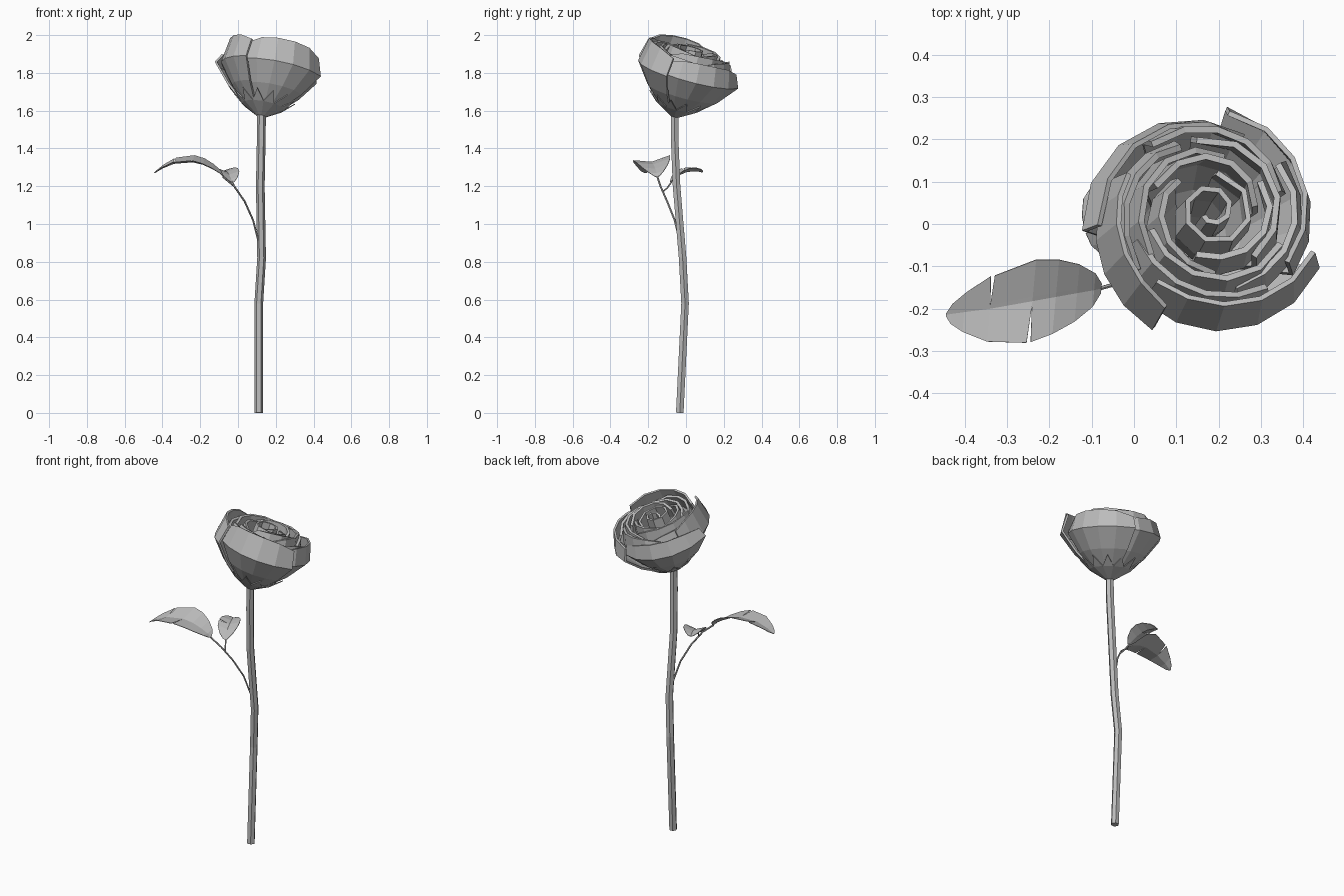
import bpy, bmesh
from math import sin, cos, pi, radians
from mathutils import Vector, Matrix

if "Cube" in bpy.data.objects:
    bpy.data.objects.remove(bpy.data.objects["Cube"])

GREY = (0.5, 0.5, 0.5, 1)
grey = bpy.data.materials.new("plain grey")
grey.use_nodes = True
grey.diffuse_color = GREY
grey.node_tree.nodes["Principled BSDF"].inputs["Base Color"].default_value = GREY

# Bloom frame: origin at the top of the stem, leaning back and to the left
AXIS = Vector((0.17, 0.26, 0.95)).normalized()
BLOOM = (Matrix.Translation((0.125, -0.06, 1.58))
         @ Vector((0, 0, 1)).rotation_difference(AXIS).to_matrix().to_4x4())


def finish(name, bm, thickness, matrix=None):
    """Turn a bmesh sheet into a flat-shaded object with thickness."""
    bmesh.ops.remove_doubles(bm, verts=bm.verts, dist=0.0005)
    bmesh.ops.recalc_face_normals(bm, faces=bm.faces)
    mesh = bpy.data.meshes.new(name)
    bm.to_mesh(mesh)
    bm.free()
    mesh.materials.append(grey)
    obj = bpy.data.objects.new(name, mesh)
    bpy.context.collection.objects.link(obj)
    if matrix:
        obj.matrix_world = matrix
    mod = obj.modifiers.new("thickness", "SOLIDIFY")
    mod.thickness = thickness
    mod.offset = 0


def quad(bm, *points):
    bm.faces.new([bm.verts.new(p) for p in points])


def tube(name, points, radius):
    """Six-sided tube through points."""
    curve = bpy.data.curves.new(name, "CURVE")
    curve.dimensions = "3D"
    curve.bevel_depth = radius
    curve.bevel_resolution = 1
    curve.use_fill_caps = True
    spline = curve.splines.new("POLY")
    spline.points.add(len(points) - 1)
    for p, co in zip(spline.points, points):
        p.co = (*co, 1)
    spline.use_smooth = False
    curve.materials.append(grey)
    obj = bpy.data.objects.new(name, curve)
    bpy.context.collection.objects.link(obj)


def petal(name, start, span, r0, r1, top, profile, segments, thickness):
    """Curved sheet spiralling from radius r0 to r1; profile is (radius factor, height)."""
    rows = profile + [(0.9, top)]

    def point(i, j):
        t = i / segments
        a = radians(start + span * t)
        f, h = rows[j]
        r = f * (r0 + (r1 - r0) * t)
        if j == len(rows) - 1:
            h -= 0.035 * abs(2 * t - 1) ** 3
        return r * cos(a), r * sin(a), h

    bm = bmesh.new()
    for i in range(segments):
        for j in range(len(rows) - 1):
            quad(bm, point(i, j), point(i + 1, j), point(i + 1, j + 1), point(i, j + 1))
    finish(name, bm, thickness, BLOOM)


def leaf(name, spine, widths, lifts, notches, side):
    """Folded leaf; notches gives the slit row for each side."""
    bm = bmesh.new()
    side = Vector(side).normalized()
    spine = [Vector(p) for p in spine]
    for s, lift, notch in zip((1, -1), lifts, notches):
        def point(i, k, shift=0):
            p = spine[i] + side * s * widths[i] * k
            p.z += lift * widths[i] / max(widths) * k
            if i == notch and k == 1:
                step = spine[i + 1] - spine[i]
                p += step.normalized() * shift
            return p
        for i in range(len(spine) - 1):
            quad(bm, point(i, 0), point(i + 1, 0), point(i + 1, 0.12), point(i, 0.12))
            quad(bm, point(i, 0.12), point(i + 1, 0.12),
                 point(i + 1, 1, -0.005), point(i, 1, 0.005))
    finish(name, bm, 0.003)


# Stem and leaf stalks
tube("stem", [(0.11, -0.033, 0), (0.11, -0.005, 0.58), (0.125, -0.018, 0.82),
              (0.118, -0.05, 1.2), (0.123, -0.06, 1.45), (0.125, -0.06, 1.6)], 0.023)
tube("leaf_stalk", [(0.11, -0.03, 0.9), (0.08, -0.06, 1.02), (0.035, -0.1, 1.12),
                    (-0.02, -0.135, 1.2), (-0.08, -0.152, 1.25)], 0.005)
tube("small_leaf_stalk", [(0, -0.125, 1.17), (-0.015, -0.1, 1.19), (-0.03, -0.075, 1.225)], 0.004)

# Leaves
leaf("large_leaf",
     [(-0.078, -0.152, 1.25), (-0.095, -0.156, 1.268), (-0.135, -0.163, 1.292),
      (-0.185, -0.172, 1.315), (-0.24, -0.182, 1.328), (-0.34, -0.2, 1.32),
      (-0.4, -0.208, 1.295), (-0.43, -0.212, 1.277), (-0.443, -0.214, 1.27)],
     [0.012, 0.04, 0.068, 0.088, 0.098, 0.078, 0.047, 0.024, 0.004],
     (0.035, 0.008), (5, 4), (0.09, 1, 0))
leaf("small_leaf",
     [(-0.03, -0.082, 1.22), (-0.037, -0.065, 1.238), (-0.047, -0.035, 1.26),
      (-0.058, 0, 1.275), (-0.07, 0.035, 1.28), (-0.085, 0.07, 1.278), (-0.09, 0.086, 1.274)],
     [0.012, 0.038, 0.056, 0.06, 0.055, 0.036, 0.016],
     (0.02, 0.02), (None, 3), (1, 0.3, 0))

# Large outer petals, each overlapping the start of the next
OUTER = [(0.08, 0), (0.38, 0.05), (0.7, 0.13), (1, 0.235)]
for name, start, span, top in (("front", -128, 108, 0.365), ("left", -30, 108, 0.335),
                               ("back", 65, 120, 0.315), ("right", 155, 89, 0.37)):
    petal(name + "_outer_petal", start, span, 0.238, 0.288, top, OUTER, 5, 0.012)

# Inner rings of smaller petals
INNER = [(0.35, 0.1), (0.75, 0.16), (1, 0.26)]
for ring, (count, radius, top, offset) in enumerate((
        (4, 0.224, 0.345, 20), (3, 0.185, 0.36, 75), (3, 0.145, 0.365, 10))):
    for k in range(count):
        step = 360 / count
        petal(f"inner_petal_{ring + 1}_{k + 1}", offset + k * step, step * 1.2,
              radius - 0.025, radius + 0.016, top - 0.014 * (k % 2), INNER, 5, 0.015)

# Rolled heart of the bloom
petal("rolled_heart", 200, 600, 0.02, 0.112, 0.365, INNER, 13, 0.013)

# Calyx: a small cone ringed with pointed sepals
bm = bmesh.new()
COUNT = 12


def ring_point(i, r, h):
    a = 2 * pi * i / COUNT
    return r * cos(a), r * sin(a), h


for i in range(COUNT):
    quad(bm, ring_point(i, 0.024, -0.008), ring_point(i + 1, 0.024, -0.008),
         ring_point(i + 1, 0.114, 0.046), ring_point(i, 0.114, 0.046))
    quad(bm, ring_point(i, 0.114, 0.046), ring_point(i + 1, 0.114, 0.046),
         ring_point(i + 0.5, 0.168, 0.098))
finish("calyx", bm, 0.005, BLOOM)
